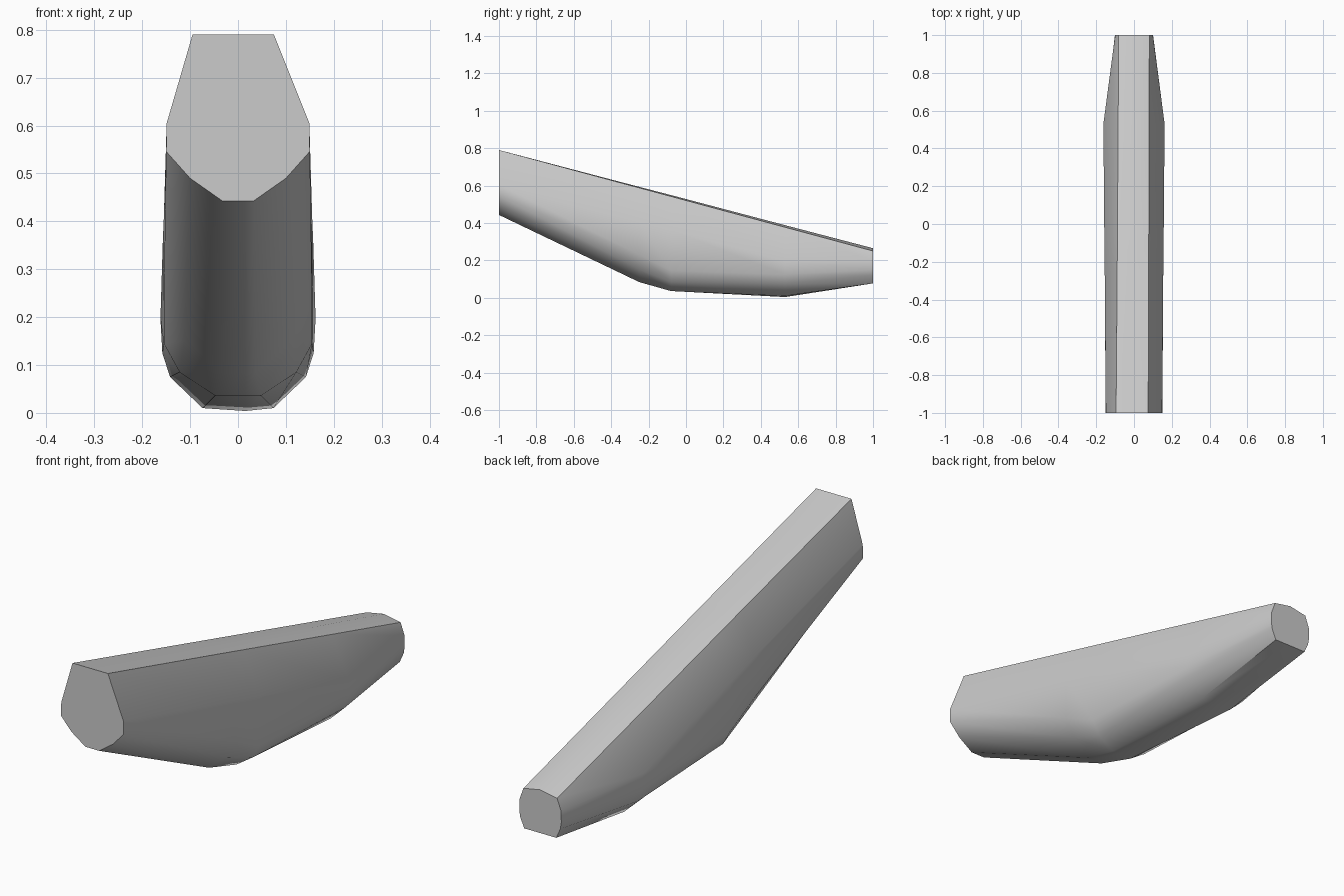
import bpy, bmesh, math

cube = bpy.data.objects.get("Cube")
if cube:
    bpy.data.objects.remove(cube, do_unlink=True)

# Flat colour
grey = bpy.data.materials.new("plain grey")
grey.use_nodes = True
colour = (0.6, 0.6, 0.6, 1)
grey.diffuse_color = colour
grey.node_tree.nodes["Principled BSDF"].inputs["Base Color"].default_value = colour

# Half sections: y, deck shift, crown height, then (x, z) from deck edge to keel edge
stations = [
    (-1.00, -0.010, 0.000, [(0.085, 0.790), (0.149, 0.605), (0.150, 0.546), (0.100, 0.490), (0.033, 0.443)]),
    (-0.25, -0.006, 0.005, [(0.083, 0.588), (0.155, 0.406), (0.155, 0.230), (0.112, 0.150), (0.036, 0.084)]),
    (-0.08, -0.005, 0.007, [(0.083, 0.542), (0.157, 0.360), (0.155, 0.145), (0.122, 0.085), (0.048, 0.036)]),
    (0.53, -0.002, 0.011, [(0.082, 0.377), (0.162, 0.197), (0.158, 0.125), (0.142, 0.075), (0.074, 0.010)]),
    (1.00, 0.000, 0.015, [(0.081, 0.250), (0.100, 0.198), (0.101, 0.150), (0.096, 0.120), (0.077, 0.077)]),
]

# Loft the sections into a closed hull
bm = bmesh.new()
rings = []
for y, shift, crown, half in stations:
    deck_z = half[0][1]
    right = [(x + (shift if i == 0 else 0), z) for i, (x, z) in enumerate(half)]
    left = [(-x + (shift if i == 0 else 0), z) for i, (x, z) in enumerate(half)]
    keel = [(0.015, half[-1][1] - (0.006 if y == 0.53 else 0))]
    section = [(shift, deck_z + crown)] + right + keel + left[::-1]
    rings.append([bm.verts.new((x, y, z)) for x, z in section])

count = len(rings[0])
for a, b in zip(rings, rings[1:]):
    for i in range(count):
        j = (i + 1) % count
        bm.faces.new((a[i], a[j], b[j], b[i]))
bm.faces.new(rings[0])
bm.faces.new(rings[-1][::-1])
bmesh.ops.recalc_face_normals(bm, faces=bm.faces)

mesh = bpy.data.meshes.new("tapered_hull")
bm.to_mesh(mesh)
bm.free()
mesh.materials.append(grey)
hull = bpy.data.objects.new("tapered_hull", mesh)
bpy.context.collection.objects.link(hull)

# Smooth sides with crisp deck edges and end faces
bpy.ops.object.select_all(action="DESELECT")
hull.select_set(True)
bpy.context.view_layer.objects.active = hull
bpy.ops.object.shade_smooth_by_angle(angle=math.radians(40))
